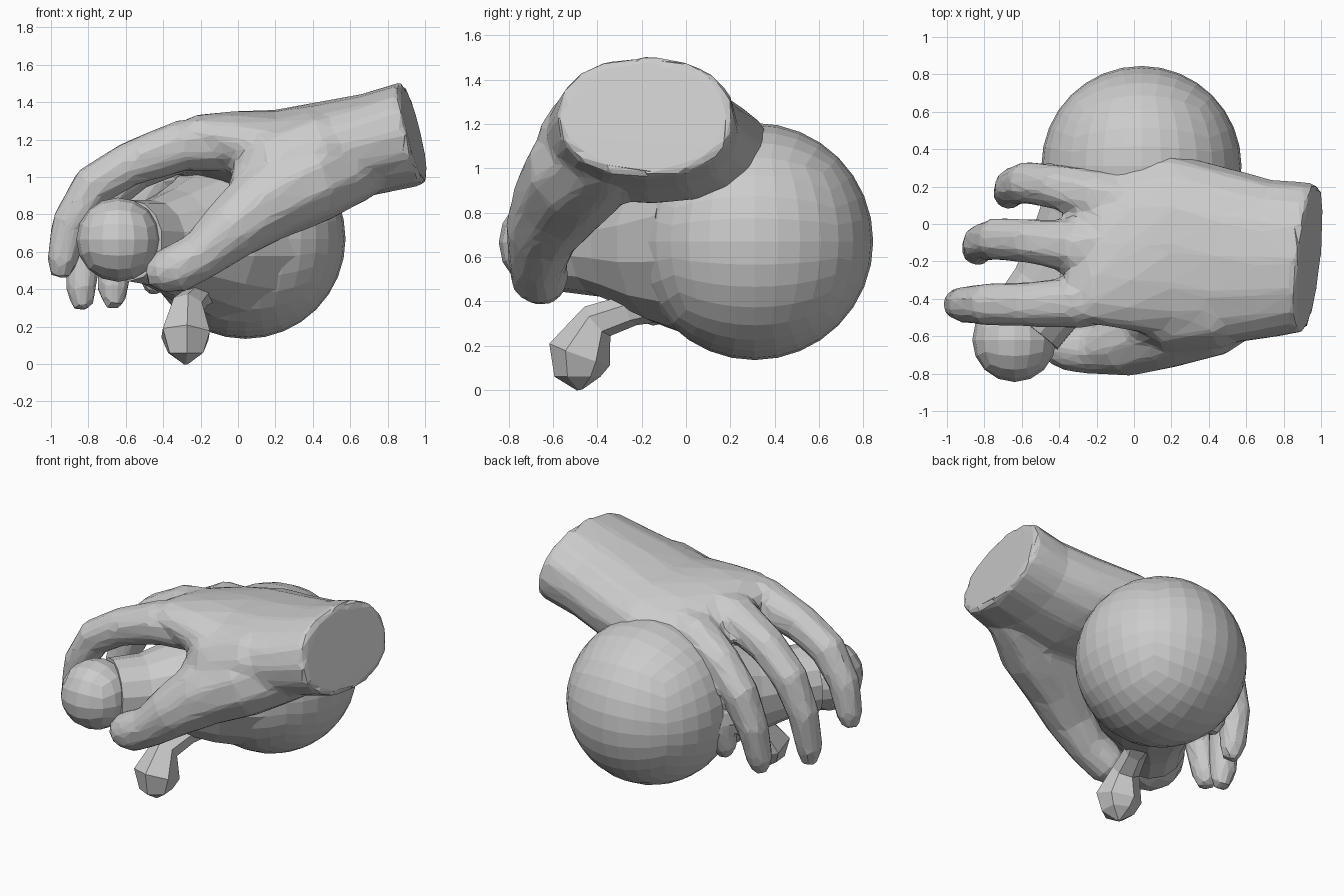
import bpy, bmesh, math
from mathutils import Vector


def finish(bm, name):
    bmesh.ops.recalc_face_normals(bm, faces=bm.faces)
    me = bpy.data.meshes.new(name)
    bm.to_mesh(me)
    bm.free()
    ob = bpy.data.objects.new(name, me)
    bpy.context.collection.objects.link(ob)
    return ob


def loft(bm, rings):
    """Skin a list of equal-length point rings and cap both ends."""
    vs = [[bm.verts.new(p) for p in r] for r in rings]
    n = len(vs[0])
    for a, b in zip(vs, vs[1:]):
        for i in range(n):
            j = (i + 1) % n
            bm.faces.new((a[i], a[j], b[j], b[i]))
    bm.faces.new(vs[0])
    bm.faces.new(vs[-1])


def tube(bm, path, sides=8):
    """Round tube through (x, y, z, radius) stations."""
    pts = [Vector(p[:3]) for p in path]
    rings, u = [], Vector((0, 1, 0.05))
    for k, p in enumerate(pts):
        d = (pts[min(k + 1, len(pts) - 1)] - pts[max(k - 1, 0)]).normalized()
        u = (u - d * u.dot(d)).normalized()
        v = d.cross(u)
        ring = []
        for i in range(sides):
            a = 2 * math.pi * (i + 0.5) / sides
            ring.append(p + (u * math.cos(a) + v * math.sin(a)) * path[k][3] * 1.04)
        rings.append(ring)
    loft(bm, rings)


def quad_ball(name, centre, radius, cuts):
    """Sphere made from a gridded cube."""
    bm = bmesh.new()
    bmesh.ops.create_cube(bm, size=2)
    bmesh.ops.subdivide_edges(bm, edges=bm.edges[:], cuts=cuts, use_grid_fill=True)
    for v in bm.verts:
        w = Vector([math.tan(c * math.pi / 4) for c in v.co])
        v.co = Vector(centre) + w.normalized() * radius
    return finish(bm, name)


# Held object: big ball, tapering neck, end knob and small club-shaped foot
quad_ball("ball", (0.04, 0.31, 0.67), 0.535, 7)
quad_ball("knob", (-0.64, -0.62, 0.665), 0.225, 3)
bm = bmesh.new()
tube(bm, [(-0.06, 0.12, 0.67, 0.45), (-0.20, -0.09, 0.65, 0.355),
          (-0.34, -0.24, 0.65, 0.275), (-0.46, -0.38, 0.65, 0.22),
          (-0.58, -0.54, 0.66, 0.21)], 14)
finish(bm, "neck")
bm = bmesh.new()
tube(bm, [(-0.18, -0.10, 0.42, 0.11), (-0.22, -0.25, 0.36, 0.07),
          (-0.27, -0.40, 0.31, 0.085), (-0.28, -0.48, 0.16, 0.14),
          (-0.28, -0.49, 0.06, 0.10), (-0.28, -0.48, 0.0, 0.012)], 6)
finish(bm, "foot")

# Palm and wrist: sections of x, y, z, half width, half height,
# roll slope, lean of the section in z and in y
sections = [(0.94, -0.18, 1.235, 0.40, 0.275, 0.0, -0.23, 0.10),
            (0.70, -0.19, 1.175, 0.43, 0.27, 0.0, -0.15, 0.08),
            (0.45, -0.17, 1.12, 0.48, 0.28, 0.0, -0.1, 0.05),
            (0.20, -0.12, 1.11, 0.50, 0.25, -0.03, 0.0, 0.0),
            (-0.02, -0.11, 1.14, 0.46, 0.20, -0.13, 0.0, 0.05),
            (-0.20, -0.12, 1.16, 0.41, 0.15, -0.20, 0.0, 0.10),
            (-0.34, -0.13, 1.13, 0.33, 0.10, -0.22, 0.0, 0.12)]
rings = []
for x, y, z, ry, rz, roll, lz, ly in sections:
    ring = []
    for i in range(16):
        a = 2 * math.pi * i / 16
        c, s = math.cos(a), math.sin(a)
        dy = ry * math.copysign(abs(c) ** 0.9, c)
        dz = rz * math.copysign(abs(s) ** 0.9, s)
        ring.append((x + lz * dz + ly * dy, y + dy, z + dz + roll * dy))
    rings.append(ring)
hand = bmesh.new()
loft(hand, rings)

# Thumb along the near side of the palm, and the web that ties it to the palm
tube(hand, [(0.66, -0.34, 1.09, 0.20), (0.38, -0.48, 0.99, 0.24),
            (0.14, -0.57, 0.86, 0.21), (-0.05, -0.65, 0.71, 0.165),
            (-0.20, -0.67, 0.58, 0.13), (-0.33, -0.66, 0.51, 0.13),
            (-0.42, -0.65, 0.49, 0.11), (-0.49, -0.645, 0.48, 0.06)], 10)
tube(hand, [(0.72, -0.32, 1.16, 0.20), (0.42, -0.43, 1.11, 0.24),
            (0.16, -0.48, 1.05, 0.20), (0.07, -0.53, 0.93, 0.13),
            (0.05, -0.56, 0.85, 0.08)], 10)

# Fingers: bent tubes sharing one taper
taper = [0.14, 0.14, 0.12, 0.115, 0.10, 0.085, 0.05]
fingers = [
    # index
    [(-0.08, -0.38, 1.17), (-0.30, -0.42, 1.17), (-0.58, -0.43, 1.07),
     (-0.78, -0.43, 0.95), (-0.90, -0.43, 0.75), (-0.94, -0.43, 0.55),
     (-0.95, -0.43, 0.46)],
    # middle
    [(-0.08, -0.13, 1.18), (-0.31, -0.12, 1.16), (-0.56, -0.09, 1.04),
     (-0.73, -0.08, 0.88), (-0.82, -0.10, 0.65), (-0.84, -0.14, 0.40),
     (-0.83, -0.15, 0.29)],
    # ring
    [(0.02, 0.10, 1.13), (-0.20, 0.15, 1.11), (-0.42, 0.20, 1.00),
     (-0.57, 0.22, 0.84), (-0.65, 0.20, 0.62), (-0.67, 0.16, 0.40),
     (-0.66, 0.14, 0.30)],
    # little
    [(0.10, 0.24, 1.06), (-0.05, 0.26, 1.03), (-0.20, 0.28, 0.93),
     (-0.34, 0.29, 0.80), (-0.42, 0.27, 0.60), (-0.45, 0.22, 0.46),
     (-0.44, 0.20, 0.38)],
]
for path in fingers:
    tube(hand, [(*p, r) for p, r in zip(path, taper)])

# Fuse the hand into one skin, soften the joins, then reduce to low-poly facets
ob = finish(hand, "hand")
m = ob.modifiers.new("fuse", 'REMESH')
m.mode = 'VOXEL'
m.voxel_size = 0.025
m = ob.modifiers.new("soften", 'SMOOTH')
m.factor = 0.5
m.iterations = 6
m = ob.modifiers.new("facet", 'DECIMATE')
m.ratio = 0.08
